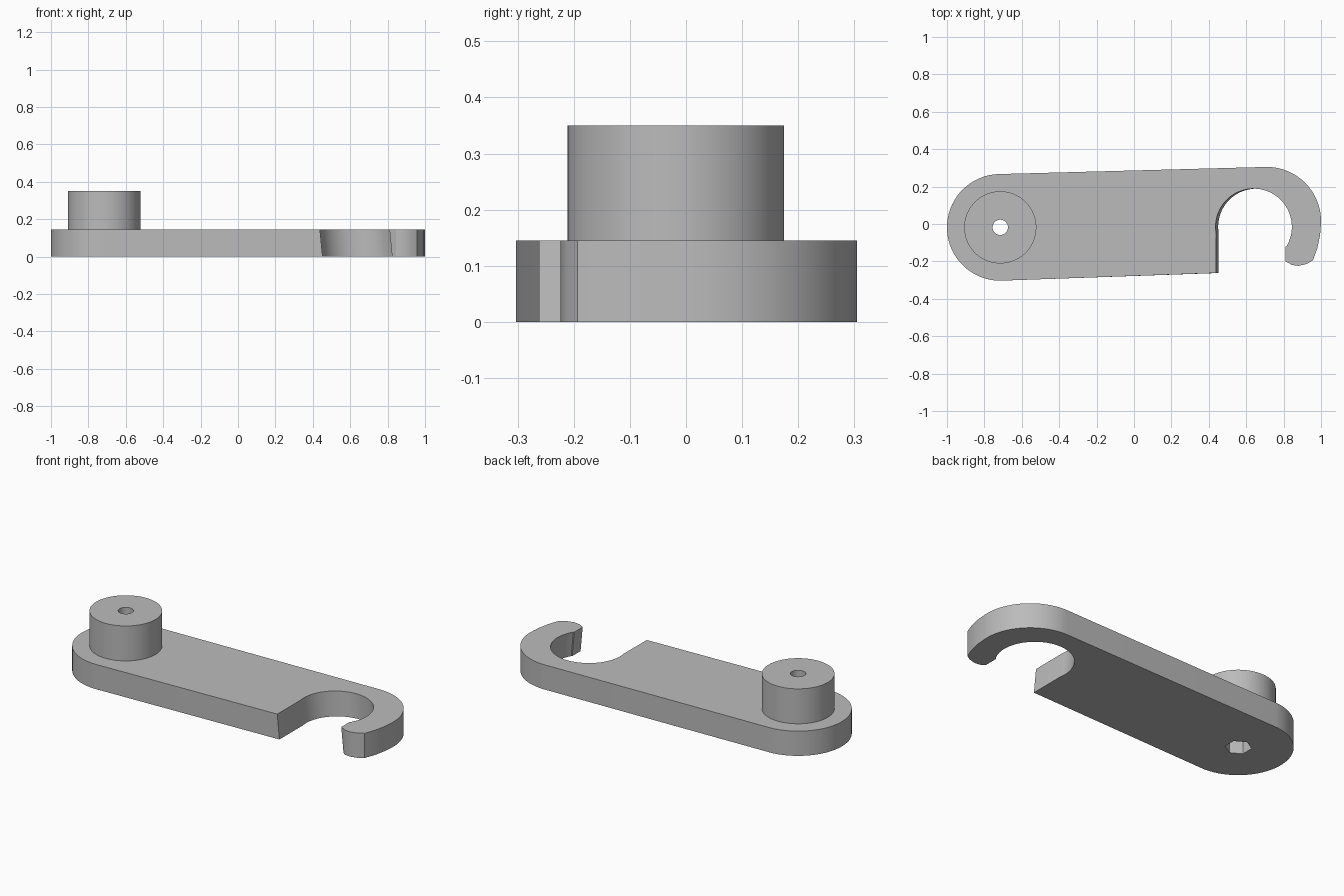
import bpy, bmesh, math
from math import sin, cos, radians

cube = bpy.data.objects.get("Cube")
if cube:
    bpy.data.objects.remove(cube, do_unlink=True)

PLATE_TOP = 0.145
BOSS_TOP = 0.35
PIVOT = (-0.715, -0.018)
SLANT = 0.014          # sideways lean of the hook opening

grey = bpy.data.materials.new("plain grey")
grey.use_nodes = True
colour = (0.5, 0.5, 0.5, 1)
grey.diffuse_color = colour
grey.node_tree.nodes["Principled BSDF"].inputs["Base Color"].default_value = colour


def arc(centre, radius, start, end, steps):
    """Points along an arc, angles in degrees."""
    angles = [radians(start + (end - start) * i / steps) for i in range(steps + 1)]
    return [(centre[0] + radius * cos(a), centre[1] + radius * sin(a)) for a in angles]


def prism(name, bottom, top, z0, z1):
    """Solid between two matching outlines."""
    bm = bmesh.new()
    low = [bm.verts.new((x, y, z0)) for x, y in bottom]
    high = [bm.verts.new((x, y, z1)) for x, y in top]
    bm.faces.new(low)
    bm.faces.new(high)
    n = len(low)
    for i in range(n):
        j = (i + 1) % n
        bm.faces.new((low[i], low[j], high[j], high[i]))
    bmesh.ops.recalc_face_normals(bm, faces=bm.faces)
    mesh = bpy.data.meshes.new(name)
    bm.to_mesh(mesh)
    bm.free()
    mesh.materials.append(grey)
    obj = bpy.data.objects.new(name, mesh)
    bpy.context.collection.objects.link(obj)
    return obj


def round_prism(name, radius, sides, z0, z1, turn=0):
    ring = arc(PIVOT, radius, turn, turn + 360, sides)[:-1]
    return prism(name, ring, ring, z0, z1)


def activate(obj):
    bpy.ops.object.select_all(action='DESELECT')
    obj.select_set(True)
    bpy.context.view_layer.objects.active = obj


def cut(obj, cutter):
    cutter.hide_render = True
    mod = obj.modifiers.new("cut", 'BOOLEAN')
    mod.operation = 'DIFFERENCE'
    mod.solver = 'EXACT'
    mod.object = cutter
    activate(obj)
    bpy.ops.object.modifier_apply(modifier=mod.name)


# Arm plate: rounded pivot end, tapered sides, hooked far end
outer = arc(PIVOT, 0.285, 270, 91.5, 48)
outer += arc((0.71, 0.015), 0.29, 91.5, -8, 32)
outer += [(0.995, -0.06), (0.98, -0.13), (0.957, -0.193)]
outer += [(0.925, -0.213), (0.88, -0.224), (0.845, -0.219)]

# Hook opening, leaning sideways through the thickness
opening = [(0.81, -0.2), (0.81, -0.122)]
opening += arc((0.64, -0.015), 0.204, -31, 190, 48)
opening += [(0.438, -0.262)]
leaning = [(x + SLANT, y) for x, y in opening]

plate = prism("arm_plate", outer + leaning, outer + opening, 0, PLATE_TOP)

# Pivot boss standing on the rounded end
boss = round_prism("pivot_boss", 0.193, 64, PLATE_TOP, BOSS_TOP)

# Bore through both parts and hexagonal nut pocket underneath
bore = round_prism("bore_cutter", 0.041, 32, -0.1, 0.5)
pocket = round_prism("nut_pocket_cutter", 0.07, 6, -0.1, 0.12, 30)
cut(plate, pocket)
cut(plate, bore)
cut(boss, bore)
for helper in (bore, pocket):
    bpy.data.objects.remove(helper, do_unlink=True)

for obj in (plate, boss):
    activate(obj)
    bpy.ops.object.shade_smooth_by_angle(angle=radians(25))
